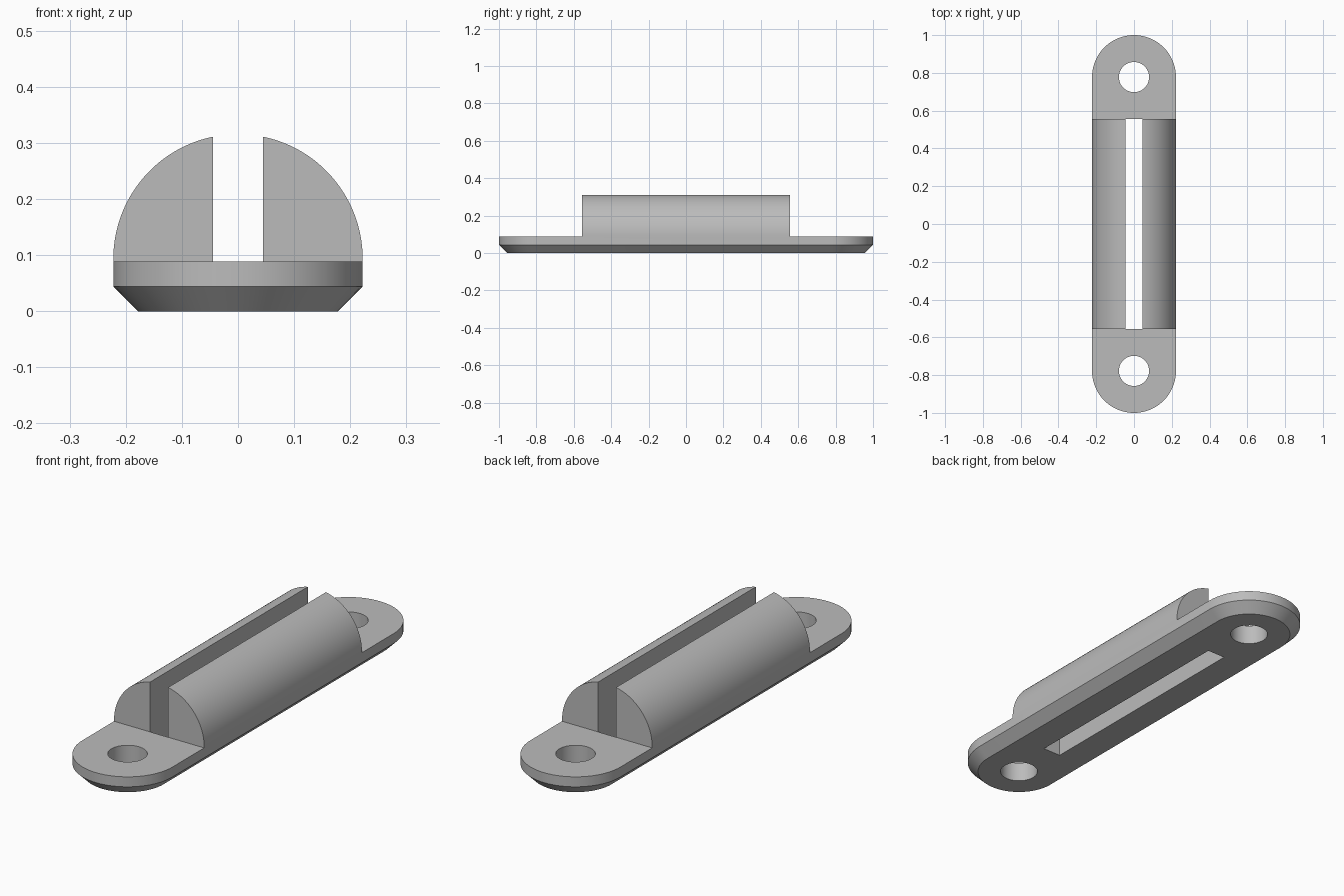
import bpy, bmesh
from math import pi, sin, cos, asin
from mathutils import Vector

cube = bpy.data.objects.get("Cube")
if cube:
    bpy.data.objects.remove(cube, do_unlink=True)

# Main dimensions
U = 2 / 45
HALF_W = 5 * U
END_Y = 17.5 * U
BASE_H = 2 * U
CHAMFER = U
RAIL_Y = 12.5 * U
SLOT = U
HOLE_R = 0.08
ARC_Z = 2.1 * U


def finish(name, bm):
    bmesh.ops.recalc_face_normals(bm, faces=bm.faces)
    mesh = bpy.data.meshes.new(name)
    bm.to_mesh(mesh)
    bm.free()
    obj = bpy.data.objects.new(name, mesh)
    bpy.context.collection.objects.link(obj)
    return obj


def loft(name, rings):
    """Closed solid through rings with equal point counts."""
    bm = bmesh.new()
    loops = [[bm.verts.new(p) for p in ring] for ring in rings]
    for a, b in zip(loops, loops[1:]):
        for i in range(len(a)):
            j = (i + 1) % len(a)
            bm.faces.new((a[i], a[j], b[j], b[i]))
    bm.faces.new(loops[0])
    bm.faces.new(loops[-1])
    return finish(name, bm)


def stadium(radius, z, n=40):
    """Rounded-end outline in the xy plane."""
    return [Vector((radius * cos(pi * (i / n + s)),
                    radius * sin(pi * (i / n + s)) + (1 - 2 * s) * END_Y, z))
            for s in (0, 1) for i in range(n + 1)]


def circle(radius, y, z, n=48):
    return [Vector((radius * cos(2 * pi * i / n), y + radius * sin(2 * pi * i / n), z))
            for i in range(n)]


def box_ring(z):
    return [Vector((x * SLOT, y * RAIL_Y, z))
            for x, y in ((-1, -1), (1, -1), (1, 1), (-1, 1))]


def combine(target, other, operation):
    mod = target.modifiers.new(operation.title(), 'BOOLEAN')
    mod.operation = operation
    mod.solver = 'EXACT'
    mod.object = other
    bpy.context.view_layer.objects.active = target
    bpy.ops.object.modifier_apply(modifier=mod.name)
    bpy.data.objects.remove(other, do_unlink=True)


# Base plate with chamfered underside
body = loft("slotted_bracket", [stadium(HALF_W - CHAMFER, 0),
                                stadium(HALF_W, CHAMFER),
                                stadium(HALF_W, BASE_H)])


# Half-round rail, flush with the sides of the plate
def rail_section(y, n=72):
    ring = [Vector((HALF_W * cos(pi * i / n), y, ARC_Z + HALF_W * sin(pi * i / n)))
            for i in range(n + 1)]
    return ring + [Vector((-HALF_W, y, BASE_H)), Vector((HALF_W, y, BASE_H))]


combine(body, loft("rail", [rail_section(-RAIL_Y), rail_section(RAIL_Y)]), 'UNION')

# Long slot and two screw holes, all the way through
combine(body, loft("slot_cutter", [box_ring(-1), box_ring(1)]), 'DIFFERENCE')
for side in (-1, 1):
    y = side * END_Y
    combine(body, loft("hole_cutter", [circle(HOLE_R, y, -1), circle(HOLE_R, y, 1)]),
            'DIFFERENCE')

# Plain grey finish
grey = bpy.data.materials.new("plain_grey")
grey.use_nodes = True
colour = (0.5, 0.5, 0.5, 1)
grey.diffuse_color = colour
grey.node_tree.nodes["Principled BSDF"].inputs["Base Color"].default_value = colour
body.data.materials.clear()
body.data.materials.append(grey)
for poly in body.data.polygons:
    poly.material_index = 0

# Smooth curves, crisp edges
bpy.ops.object.select_all(action='DESELECT')
body.select_set(True)
bpy.context.view_layer.objects.active = body
bpy.ops.object.shade_smooth_by_angle(angle=pi / 6)
